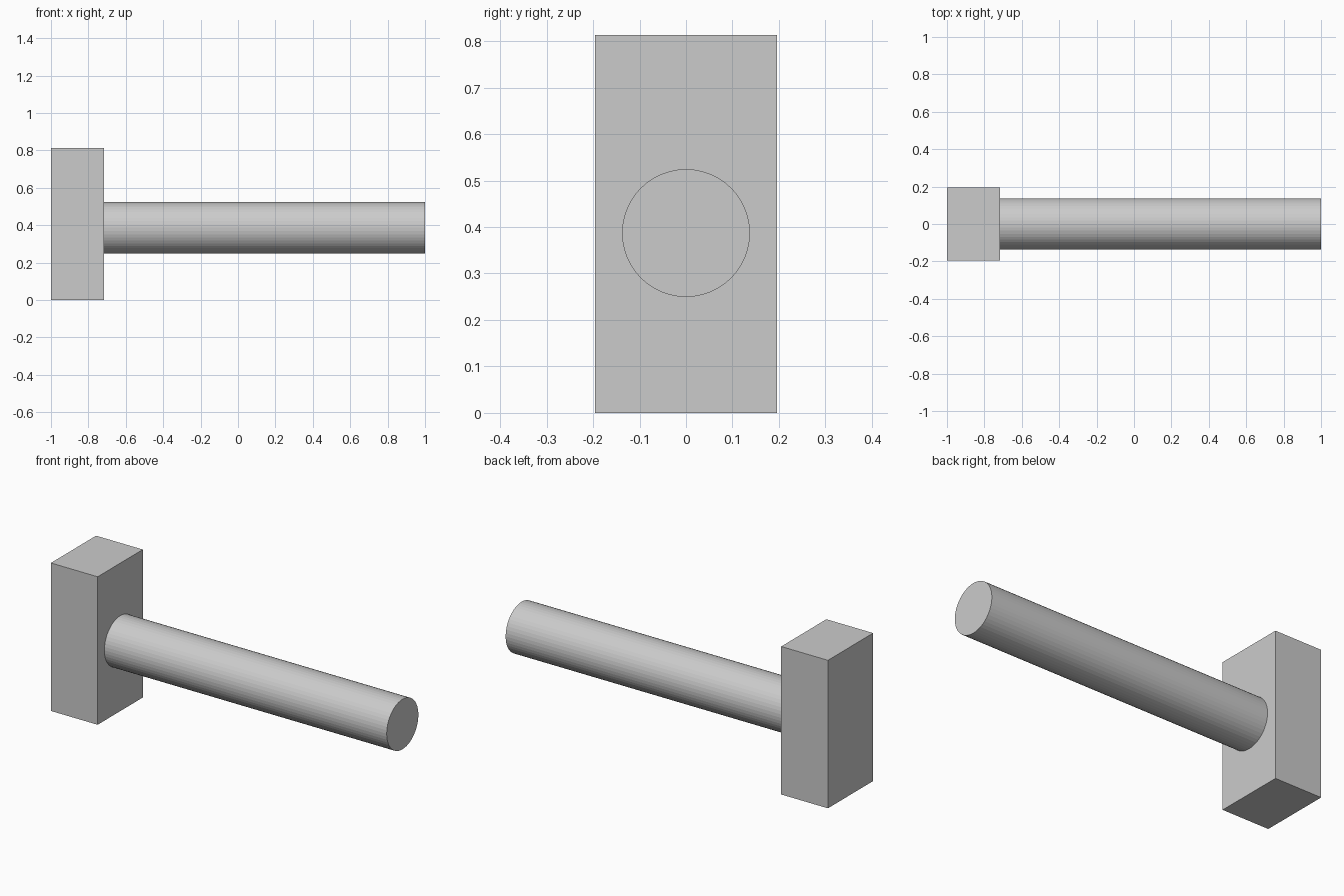
import bpy
import math

if "Cube" in bpy.data.objects:
    bpy.data.objects.remove(bpy.data.objects["Cube"])

HEAD_LEFT, HEAD_RIGHT = -1.0, -0.716
HEAD_DEPTH, HEAD_HEIGHT = 0.392, 0.813
HANDLE_RADIUS, HANDLE_Z = 0.1375, 0.387

# Head: upright rectangular block
bpy.ops.mesh.primitive_cube_add(
    size=1, location=((HEAD_LEFT + HEAD_RIGHT) / 2, 0, HEAD_HEIGHT / 2))
head = bpy.context.object
head.name = "head"
head.scale = (HEAD_RIGHT - HEAD_LEFT, HEAD_DEPTH, HEAD_HEIGHT)
bpy.ops.object.transform_apply(location=False, rotation=False, scale=True)

# Handle: flat-shaded cylinder along x, slightly below the head's middle
bpy.ops.mesh.primitive_cylinder_add(
    vertices=48, radius=HANDLE_RADIUS, depth=1.0 - HEAD_RIGHT,
    location=((1.0 + HEAD_RIGHT) / 2, 0, HANDLE_Z),
    rotation=(0, math.pi / 2, 0))
handle = bpy.context.object
handle.name = "handle"
bpy.ops.object.transform_apply(location=False, rotation=True, scale=False)
